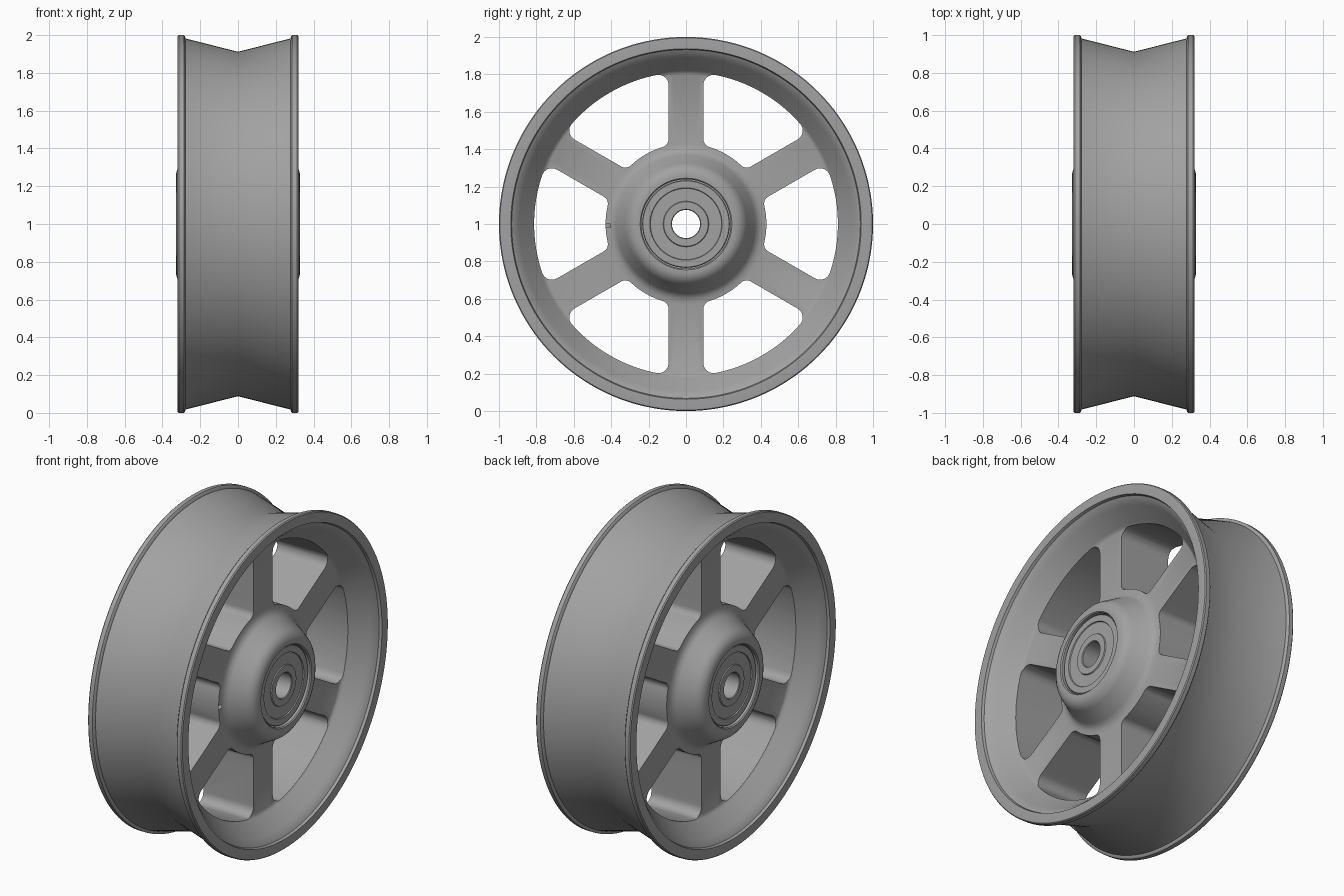
import bpy, bmesh, math
from math import sin, cos, pi, radians, sqrt, atan2

if "Cube" in bpy.data.objects:
    bpy.data.objects.remove(bpy.data.objects["Cube"])

STEPS = 144
CENTRE_Z = 1.0

grey = bpy.data.materials.new("metal_grey")
grey.diffuse_color = (0.36, 0.36, 0.36, 1)
grey.use_nodes = True
grey.node_tree.nodes["Principled BSDF"].inputs["Base Color"].default_value = grey.diffuse_color


def make_object(name, bm):
    bmesh.ops.recalc_face_normals(bm, faces=bm.faces)
    mesh = bpy.data.meshes.new(name)
    bm.to_mesh(mesh)
    bm.free()
    mesh.materials.append(grey)
    ob = bpy.data.objects.new(name, mesh)
    bpy.context.collection.objects.link(ob)
    ob.location.z = CENTRE_Z
    return ob


def lathe(name, profile):
    """Spin a closed (x, radius) profile around the x axis."""
    bm = bmesh.new()
    rings = []
    for i in range(STEPS):
        a = 2 * pi * i / STEPS
        rings.append([bm.verts.new((x, r * cos(a), r * sin(a))) for x, r in profile])
    n = len(profile)
    for i in range(STEPS):
        p, q = rings[i], rings[(i + 1) % STEPS]
        for j in range(n):
            k = (j + 1) % n
            bm.faces.new((p[j], p[k], q[k], q[j]))
    return make_object(name, bm)


def arc(cx, cy, r, a0, a1, n):
    return [(cx + r * cos(a0 + (a1 - a0) * i / n), cy + r * sin(a0 + (a1 - a0) * i / n))
            for i in range(n + 1)]


def window_outline(r_in, r_out, half_spoke, f_in, f_out):
    """Rounded opening between two spokes, centred on angle 0."""
    ux, uy = cos(radians(30)), sin(radians(30))
    nx, ny = uy, -ux

    def fillet_centre(radius, f):
        d = half_spoke + f
        a = sqrt(radius ** 2 - d ** 2)
        return a * ux + d * nx, a * uy + d * ny

    ox, oy = fillet_centre(r_out - f_out, f_out)
    ix, iy = fillet_centre(r_in + f_in, f_in)
    ao, ai = atan2(oy, ox), atan2(iy, ix)
    half = arc(0, 0, r_out, 0, ao, 10)[:-1]
    half += arc(ox, oy, f_out, ao, radians(120), 8)
    half += arc(ix, iy, f_in, radians(120), ai + pi, 8)
    half += arc(0, 0, r_in, ai, 0, 5)[1:]
    return half + [(x, -y) for x, y in reversed(half[1:-1])]


# Rim, spoke web and hub as one turned body (half profile, outside to bore)
half = [(0, 0.912), (0.278, 0.982), (0.282, 0.995), (0.287, 1.0), (0.313, 1.0),
        (0.319, 0.995), (0.32, 0.988), (0.32, 0.937), (0.304, 0.932),
        (0.298, 0.922), (0.285, 0.905), (0.268, 0.89), (0.185, 0.82), (0.176, 0.812),
        (0.17, 0.80), (0.17, 0.43), (0.173, 0.405), (0.183, 0.385),
        (0.20, 0.37), (0.285, 0.325), (0.305, 0.312), (0.318, 0.295),
        (0.326, 0.278), (0.328, 0.26), (0.328, 0.245), (0.322, 0.239),
        (0.20, 0.239), (0.20, 0.075)]
wheel = lathe("wheel_body", half + [(-x, r) for x, r in reversed(half[1:])])

# Six openings between the spokes
outline = window_outline(0.43, 0.812, 0.093, 0.045, 0.055)
bm = bmesh.new()
for k in range(6):
    t = radians(60 * k)
    ends = [[bm.verts.new((x, u * cos(t) - v * sin(t), u * sin(t) + v * cos(t)))
             for u, v in outline] for x in (-0.25, 0.25)]
    bm.faces.new(ends[0])
    bm.faces.new(ends[1])
    for j in range(len(outline)):
        m = (j + 1) % len(outline)
        bm.faces.new((ends[0][j], ends[0][m], ends[1][m], ends[1][j]))
cutter = make_object("window_cutter", bm)
cutter.hide_render = True

cut = wheel.modifiers.new("windows", 'BOOLEAN')
cut.operation = 'DIFFERENCE'
cut.solver = 'EXACT'
cut.object = cutter
bpy.context.view_layer.objects.active = wheel
wheel.select_set(True)
bpy.ops.object.modifier_apply(modifier=cut.name)
bpy.data.objects.remove(cutter)

# Bearing on each side: outer ring, shield, inner ring
parts = [wheel]
for side, s in (("right", 1), ("left", -1)):
    face = [(0.20, 0.234), (0.308, 0.234), (0.312, 0.230), (0.312, 0.193),
            (0.306, 0.190), (0.306, 0.122), (0.312, 0.119), (0.312, 0.079),
            (0.308, 0.075), (0.20, 0.075)]
    parts.append(lathe(side + "_bearing", [(s * x, r) for x, r in face]))

for ob in parts:
    bpy.ops.object.select_all(action='DESELECT')
    ob.select_set(True)
    bpy.context.view_layer.objects.active = ob
    bpy.ops.object.shade_smooth_by_angle(angle=radians(30))
